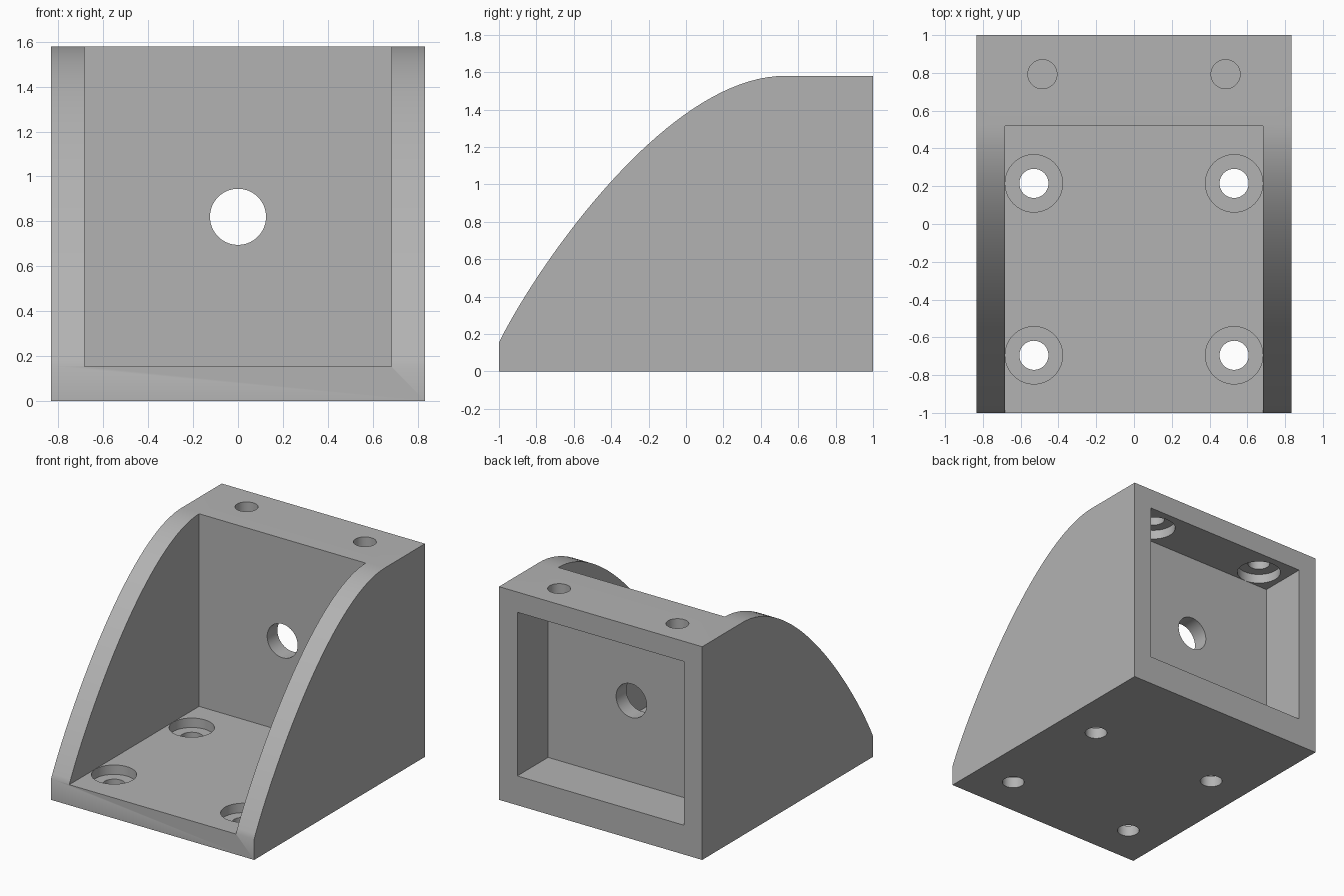
import bpy, bmesh, math
from mathutils import Matrix, Vector
from mathutils.geometry import interpolate_bezier

cube = bpy.data.objects.get("Cube")
if cube:
    bpy.data.objects.remove(cube, do_unlink=True)

HALF_W, HEIGHT = 0.833, 1.58
INNER, FLOOR = 0.683, 0.152
BOLT_R, SINK_R, SINK_D = 0.077, 0.152, 0.07
WALL_FRONT, WALL_BACK = 0.52, 0.64
CEILING = 1.43

grey = bpy.data.materials.new("plain grey")
grey.use_nodes = True
tone = (0.45, 0.45, 0.45, 1)
grey.diffuse_color = tone
grey.node_tree.nodes["Principled BSDF"].inputs["Base Color"].default_value = tone


def make_object(name, bm):
    bmesh.ops.recalc_face_normals(bm, faces=bm.faces[:])
    mesh = bpy.data.meshes.new(name)
    bm.to_mesh(mesh)
    bm.free()
    mesh.materials.append(grey)
    obj = bpy.data.objects.new(name, mesh)
    bpy.context.collection.objects.link(obj)
    return obj


def box(low, high):
    bm = bmesh.new()
    low, high = Vector(low), Vector(high)
    size = Matrix.Diagonal((high - low).to_4d())
    size[3][3] = 1
    bmesh.ops.create_cube(bm, size=1, matrix=Matrix.Translation((low + high) / 2) @ size)
    return make_object("box_cutter", bm)


def cylinder(radius, centre, depth, turn=0):
    bm = bmesh.new()
    place = Matrix.Translation(centre) @ Matrix.Rotation(turn, 4, 'X')
    bmesh.ops.create_cone(bm, cap_ends=True, segments=64, radius1=radius,
                          radius2=radius, depth=depth, matrix=place)
    return make_object("hole_cutter", bm)


def cut(target, cutter):
    cutter.hide_render = True
    mod = target.modifiers.new("cut", 'BOOLEAN')
    mod.operation, mod.solver, mod.object = 'DIFFERENCE', 'EXACT', cutter
    bpy.context.view_layer.objects.active = target
    bpy.ops.object.modifier_apply(modifier=mod.name)
    bpy.data.objects.remove(cutter, do_unlink=True)


# Solid body: curved side profile extruded across the width
curve = interpolate_bezier(Vector((-1, 0.155)), Vector((-0.8, 0.56)),
                           Vector((-0.1, HEIGHT)), Vector((0.53, HEIGHT)), 40)
outline = [(-1, 0)] + [tuple(p) for p in curve] + [(1, HEIGHT), (1, 0)]
bm = bmesh.new()
side = bm.faces.new([bm.verts.new((-HALF_W, p[0], p[1])) for p in outline])
extruded = bmesh.ops.extrude_face_region(bm, geom=[side])["geom"]
bmesh.ops.translate(bm, vec=(2 * HALF_W, 0, 0),
                    verts=[v for v in extruded if isinstance(v, bmesh.types.BMVert)])
bracket = make_object("corner_bracket", bm)

# Open front bay and rear pocket, leaving an upright wall between them
cut(bracket, box((-INNER, -1.2, FLOOR), (INNER, WALL_FRONT, 2)))
cut(bracket, box((-INNER, WALL_BACK, 0.217), (INNER, 1.2, CEILING)))

# Centre hole through the upright wall
cut(bracket, cylinder(0.125, (0, 0.58, 0.82), 0.4, math.pi / 2))

for s in (-1, 1):
    # Counterbored floor holes
    for y in (-0.695, 0.215):
        cut(bracket, cylinder(BOLT_R, (s * 0.53, y, 0.1), 0.5))
        cut(bracket, cylinder(SINK_R, (s * 0.53, y, FLOOR - SINK_D + 0.1), 0.2))
    # Top holes, counterbored from inside the rear pocket
    cut(bracket, cylinder(BOLT_R, (s * 0.485, 0.793, HEIGHT), 0.5))
    cut(bracket, cylinder(SINK_R, (s * 0.485, 0.793, CEILING + SINK_D - 0.1), 0.2))

# Smooth curves, crisp corners
bpy.ops.object.select_all(action='DESELECT')
bracket.select_set(True)
bpy.context.view_layer.objects.active = bracket
bpy.ops.object.shade_smooth_by_angle(angle=math.radians(30))
